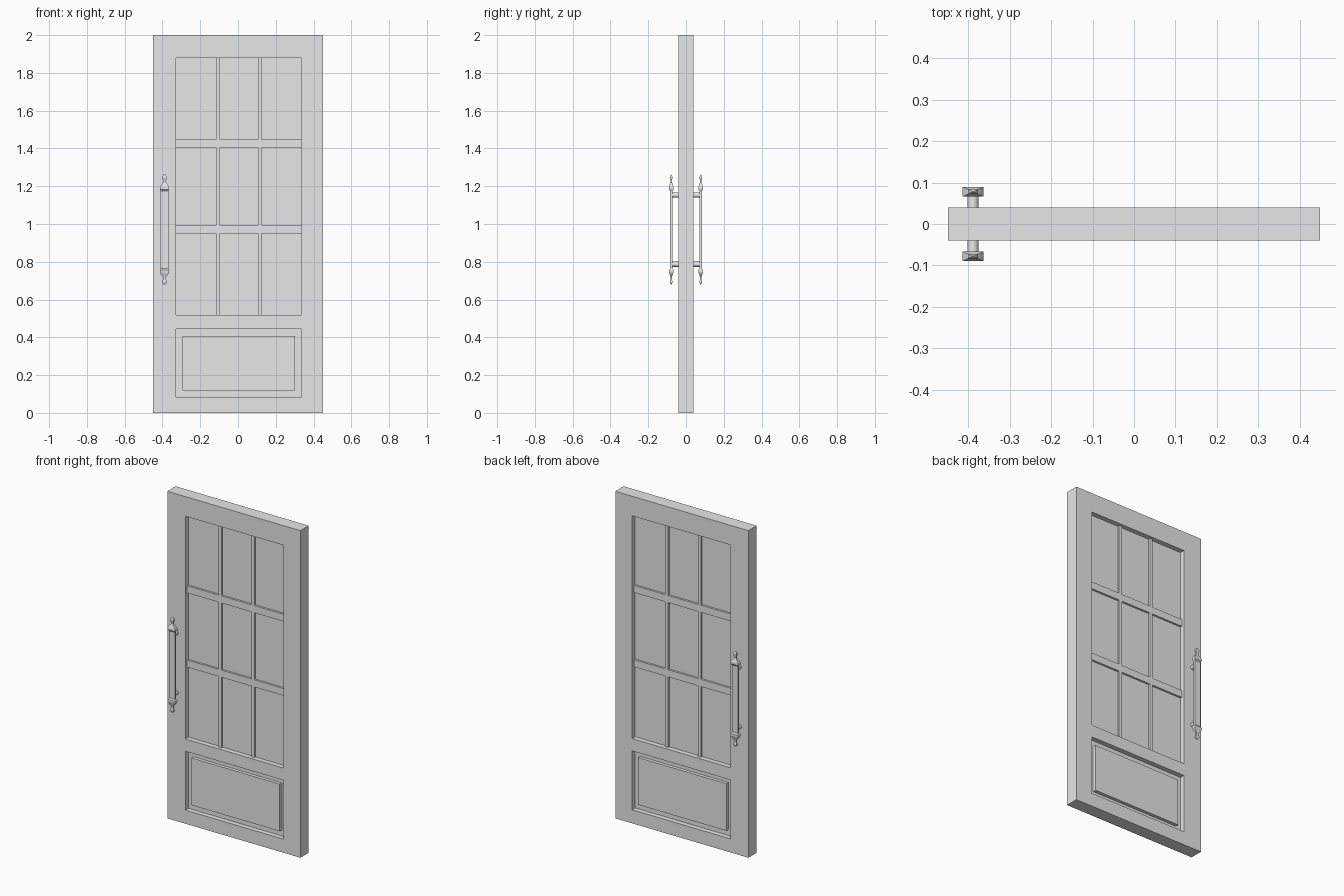
import bpy, bmesh
from mathutils import Matrix, Vector

cube = bpy.data.objects.get("Cube")
if cube:
    bpy.data.objects.remove(cube)

grey = bpy.data.materials.new("light grey")
grey.use_nodes = True
color = (0.8, 0.8, 0.8, 1)
grey.diffuse_color = color
grey.node_tree.nodes["Principled BSDF"].inputs["Base Color"].default_value = color


def finish(bm, name):
    bmesh.ops.recalc_face_normals(bm, faces=bm.faces)
    mesh = bpy.data.meshes.new(name)
    bm.to_mesh(mesh)
    bm.free()
    mesh.materials.append(grey)
    obj = bpy.data.objects.new(name, mesh)
    bpy.context.collection.objects.link(obj)
    return obj


def box(name, x, y, z):
    """Box from (low, high) pairs along each axis."""
    bm = bmesh.new()
    size = Vector((x[1] - x[0], y[1] - y[0], z[1] - z[0]))
    centre = Vector((sum(x), sum(y), sum(z))) / 2
    bmesh.ops.create_cube(bm, size=1, matrix=Matrix.LocRotScale(centre, None, size))
    finish(bm, name)


HALF = 0.04                  # half thickness of the door
LEFT, RIGHT = -0.328, 0.337  # sides of both openings
LOW = (0.083, 0.443)
HIGH = (0.518, 1.88)
RECESS = 0.01                # half thickness of the recessed sheets

# Door frame: a grid of cells without the two openings, made solid
xs = [-0.45, LEFT, RIGHT, 0.45]
zs = [0, *LOW, *HIGH, 2]
bm = bmesh.new()
for i in range(3):
    for j in range(5):
        if i == 1 and j in (1, 3):
            continue
        corners = [(xs[i], zs[j]), (xs[i + 1], zs[j]), (xs[i + 1], zs[j + 1]), (xs[i], zs[j + 1])]
        bm.faces.new([bm.verts.new((x, -HALF, z)) for x, z in corners])
bmesh.ops.remove_doubles(bm, verts=bm.verts, dist=0.0001)
back = bmesh.ops.extrude_face_region(bm, geom=bm.faces[:], use_keep_orig=True)["geom"]
bmesh.ops.translate(bm, verts=[v for v in back if isinstance(v, bmesh.types.BMVert)], vec=(0, 2 * HALF, 0))
finish(bm, "door_frame")

# Lower panel with its raised field
box("lower_panel", (LEFT, RIGHT), (-RECESS, RECESS), LOW)
box("raised_field", (LEFT + 0.034, RIGHT - 0.034), (-0.03, 0.03), (LOW[0] + 0.036, LOW[1] - 0.036))

# Window sheet and its glazing bars
box("window_pane", (LEFT, RIGHT), (-RECESS, RECESS), HIGH)
BAR = RECESS + 0.012
for k in (1, 2):
    x = LEFT + (RIGHT - LEFT) * k / 3
    z = HIGH[0] + (HIGH[1] - HIGH[0]) * k / 3
    box(f"vertical_bar_{k}", (x - 0.01, x + 0.01), (-BAR, BAR), HIGH)
    box(f"horizontal_bar_{k}", (LEFT, RIGHT), (-BAR, BAR), (z - 0.022, z + 0.022))

# Handles: rectangular sections (half width, half depth, height above the middle)
upper = [(0.02, 0.006, 0.205), (0.025, 0.012, 0.213), (0.025, 0.012, 0.226),
         (0.018, 0.008, 0.238), (0.008, 0.004, 0.25), (0.007, 0.004, 0.263), (0.012, 0.006, 0.272),
         (0.012, 0.006, 0.28), (0.007, 0.003, 0.288), (0.003, 0.001, 0.292)]
sections = [(w, d, -h) for w, d, h in reversed(upper)] + upper
HX, HY, HZ = -0.389, 0.078, 0.97


def handle(name, side):
    bm = bmesh.new()
    rings = []
    for w, d, h in sections:
        rings.append([bm.verts.new((HX + sx * w, side * HY + sy * d, HZ + h))
                      for sx, sy in ((-1, -1), (1, -1), (1, 1), (-1, 1))])
    for a, b in zip(rings, rings[1:]):
        for k in range(4):
            n = (k + 1) % 4
            bm.faces.new((a[k], a[n], b[n], b[k]))
    bm.faces.new(rings[0])
    bm.faces.new(rings[-1])
    finish(bm, name)
    # Round standoffs joining the grip to the door
    for label, dz in (("lower", -0.183), ("upper", 0.183)):
        bm = bmesh.new()
        place = Matrix.Translation((HX, side * 0.056, HZ + dz)) @ Matrix.Rotation(1.5708, 4, "X")
        bmesh.ops.create_cone(bm, cap_ends=True, segments=20, radius1=0.0135, radius2=0.0135, depth=0.036, matrix=place)
        obj = finish(bm, f"{name}_{label}_standoff")
        bpy.context.view_layer.objects.active = obj
        obj.select_set(True)
        bpy.ops.object.shade_smooth_by_angle()
        obj.select_set(False)


handle("front_handle", -1)
handle("back_handle", 1)
